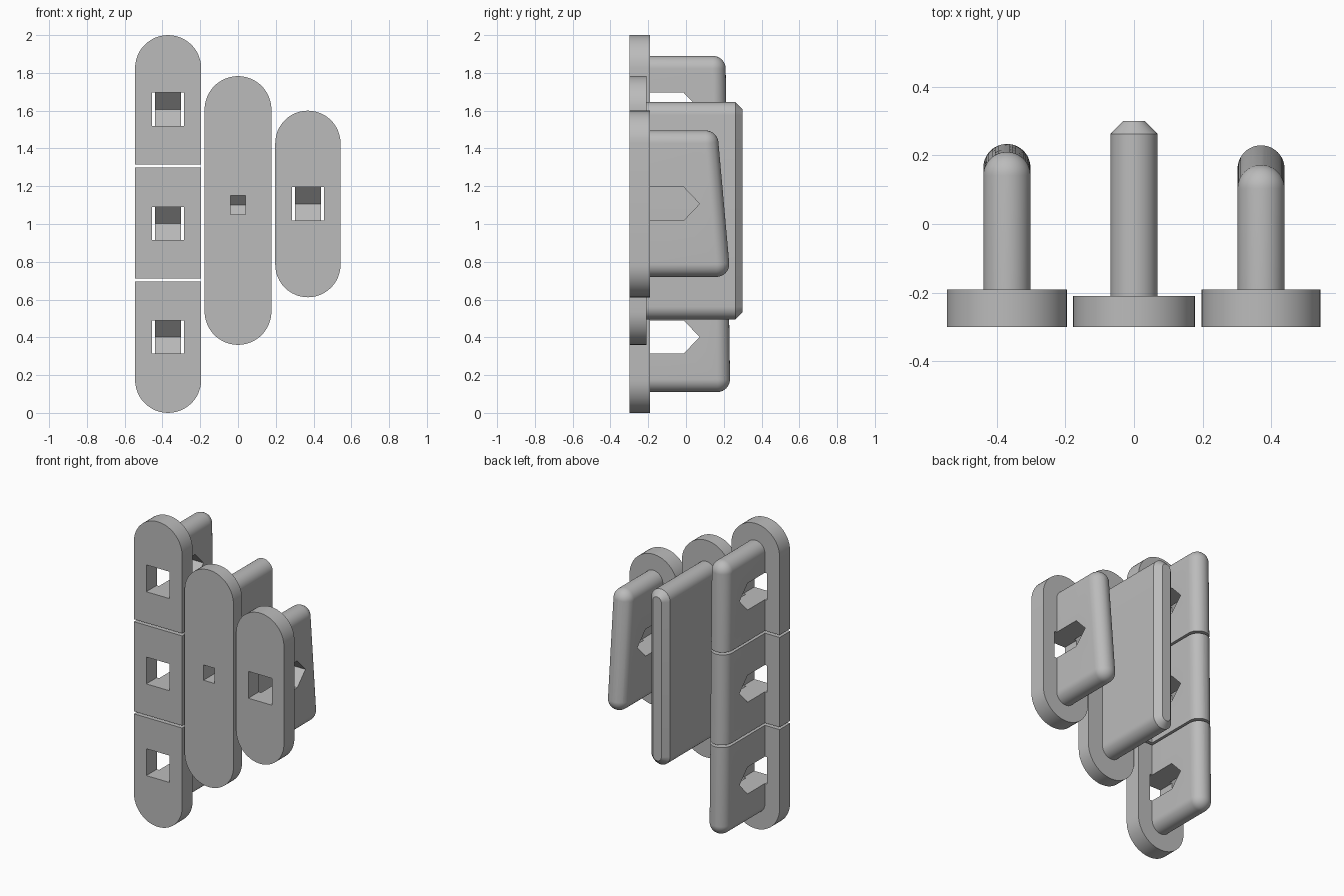
import bpy, bmesh, math
from mathutils import Vector

old = bpy.data.objects.get("Cube")
if old:
    bpy.data.objects.remove(old, do_unlink=True)

# Single grey plastic
grey = bpy.data.materials.new("grey plastic")
grey.use_nodes = True
colour = (0.5, 0.5, 0.5, 1)
grey.diffuse_color = colour
grey.node_tree.nodes["Principled BSDF"].inputs["Base Color"].default_value = colour

SEG = 24          # segments per half circle
BLADE_R = 0.0685  # half thickness of the blades


def slot(x, y, r, z0, z1):
    """Slot outline with semicircular ends, in a plane of constant y."""
    pts = []
    for zc, start in ((z1 - r, 0), (z0 + r, math.pi)):
        for i in range(SEG + 1):
            a = start + math.pi * i / SEG
            pts.append(Vector((x + r * math.cos(a), y, zc + r * math.sin(a))))
    return pts


def ball(x, y, z, r):
    """Points of a sphere whose poles lie on the y axis."""
    pts = []
    for j in range(1, SEG):
        lat = math.pi * j / SEG
        for i in range(2 * SEG):
            a = math.pi * i / SEG
            pts.append(Vector((x + r * math.sin(lat) * math.cos(a),
                               y + r * math.cos(lat),
                               z + r * math.sin(lat) * math.sin(a))))
    return pts + [Vector((x, y + r, z))]


def hull(name, pts):
    bm = bmesh.new()
    for p in pts:
        bm.verts.new(p)
    bmesh.ops.remove_doubles(bm, verts=bm.verts[:], dist=1e-5)
    res = bmesh.ops.convex_hull(bm, input=bm.verts[:])
    spare = {v for v in res["geom_interior"] + res["geom_unused"]
             if isinstance(v, bmesh.types.BMVert)}
    bmesh.ops.delete(bm, geom=list(spare), context="VERTS")
    bmesh.ops.dissolve_limit(bm, angle_limit=0.005, verts=bm.verts[:], edges=bm.edges[:])
    bmesh.ops.recalc_face_normals(bm, faces=bm.faces[:])
    me = bpy.data.meshes.new(name)
    bm.to_mesh(me)
    bm.free()
    ob = bpy.data.objects.new(name, me)
    bpy.context.collection.objects.link(ob)
    me.materials.append(grey)
    return ob


def combine(ob, other, operation):
    mod = ob.modifiers.new("combine", "BOOLEAN")
    mod.object, mod.operation, mod.solver = other, operation, "EXACT"
    bpy.context.view_layer.objects.active = ob
    bpy.ops.object.modifier_apply(modifier=mod.name)
    bpy.data.objects.remove(other, do_unlink=True)


def pointed_hole(x, z, half_w, half_h, shoulder, tip):
    """Square tunnel entering from the front and ending in a ridge."""
    profile = [(-0.4, -half_h), (shoulder, -half_h), (tip, 0),
               (shoulder, half_h), (-0.4, half_h)]
    return hull("hole_cutter", [Vector((x + s * half_w, y, z + dz))
                                for s in (-1, 1) for y, dz in profile])


def gap(x, z):
    return hull("gap_cutter", [Vector((x + i, j, z + k)) for i in (-0.3, 0.3)
                               for j in (-0.5, 0.5) for k in (-0.008, 0.008)])


def build(name, x, r, z0, z1, back, blade_pts, cutters):
    plate = hull(name, slot(x, -0.30, r, z0, z1) + slot(x, back, r, z0, z1))
    combine(plate, hull("blade", blade_pts), "UNION")
    for c in cutters:
        combine(plate, c, "DIFFERENCE")
    bpy.ops.object.select_all(action="DESELECT")
    plate.select_set(True)
    bpy.context.view_layer.objects.active = plate
    bpy.ops.object.shade_smooth_by_angle(angle=math.radians(25))


def round_blade(x, back, z0, z1, y_low, y_high):
    """Blade with a fully rounded, slightly slanted rear edge."""
    r = BLADE_R
    return (slot(x, back - 0.03, r, z0, z1) + ball(x, y_low - r, z0 + r, r)
            + ball(x, y_high - r, z1 - r, r))


# Tall strip in three segments
X = 0.37
build("tall_segmented_strip", -X, 0.175, 0, 2, -0.191,
      round_blade(-X, -0.191, 0.11, 1.89, 0.233, 0.21),
      [pointed_hole(-X, z, 0.085, 0.088, -0.012, 0.072) for z in (0.402, 1.003, 1.607)]
      + [gap(-X, z) for z in (0.703, 1.307)])

# Middle strip with a chamfered blade
build("middle_strip", 0, 0.177, 0.36, 1.783, -0.21,
      slot(0, -0.24, BLADE_R, 0.495, 1.645) + slot(0, 0.262, BLADE_R, 0.495, 1.645)
      + slot(0, 0.30, 0.031, 0.533, 1.607),
      [pointed_hole(0, 1.1, 0.04, 0.05, -0.1, -0.05)])

# Short strip with a slanted blade
build("short_strip", X, 0.173, 0.612, 1.60, -0.191,
      round_blade(X, -0.191, 0.72, 1.495, 0.229, 0.172),
      [pointed_hole(X, 1.107, 0.085, 0.088, -0.012, 0.072)])
